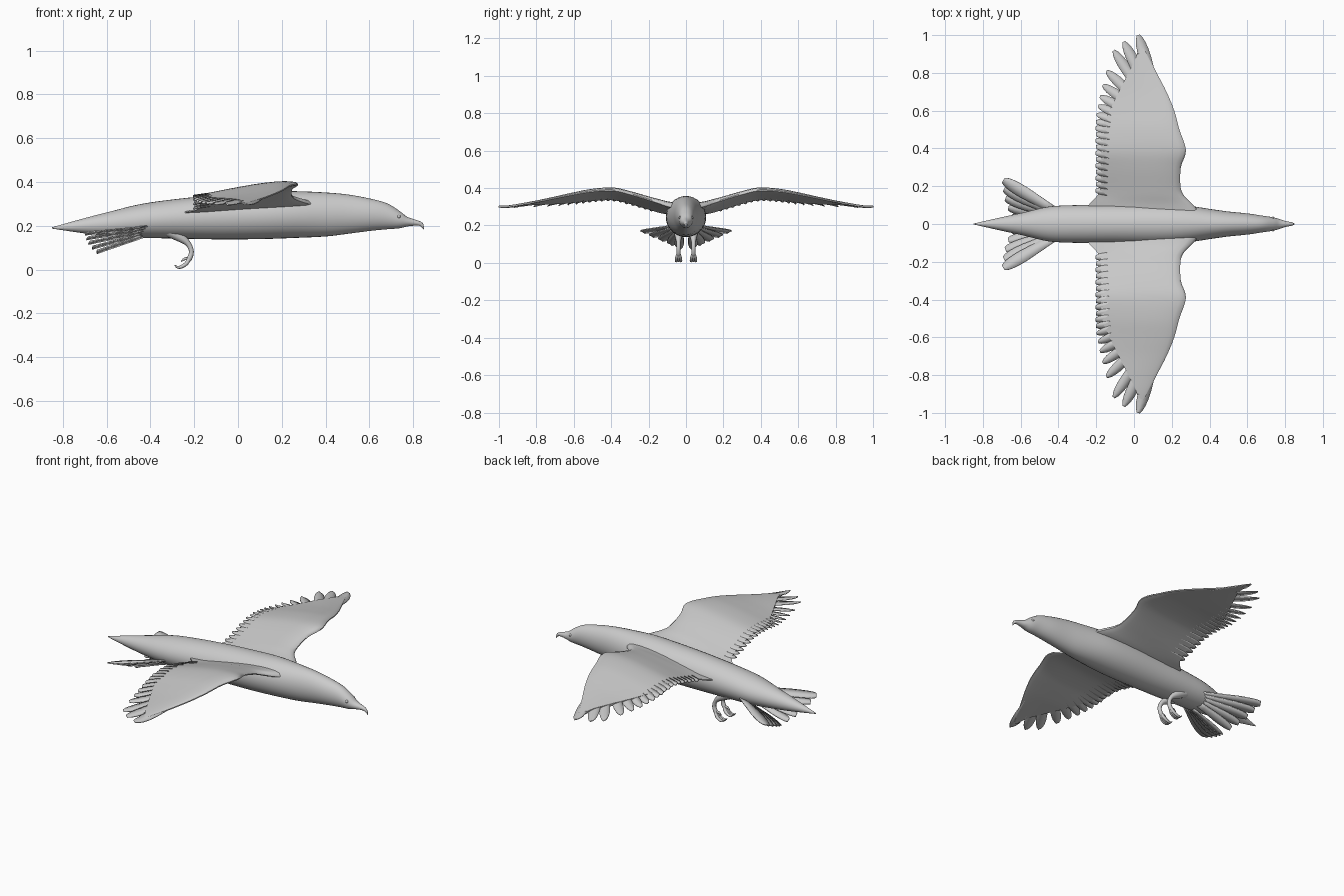
import bpy, bmesh, math
from mathutils import Vector

if "Cube" in bpy.data.objects:
    bpy.data.objects.remove(bpy.data.objects["Cube"])


def catmull(rows, n):
    """Smoothly resample rows of numbers, n steps per span."""
    out = []
    for i in range(len(rows) - 1):
        a, b, c, d = (rows[max(0, min(len(rows) - 1, i + k))] for k in (-1, 0, 1, 2))
        for s in range(n):
            t = s / n
            out.append([0.5 * (2 * q + (r - p) * t + (2 * p - 5 * q + 4 * r - u) * t * t
                               + (3 * q - p - 3 * r + u) * t ** 3)
                        for p, q, r, u in zip(a, b, c, d)])
    return out + [list(rows[-1])]


def loft(bm, rings):
    """Skin closed rings and cap both ends."""
    vs = [[bm.verts.new(p) for p in ring] for ring in rings]
    n = len(vs[0])
    for a, b in zip(vs, vs[1:]):
        for i in range(n):
            bm.faces.new((a[i], a[(i + 1) % n], b[(i + 1) % n], b[i]))
    bm.faces.new(vs[0][::-1])
    bm.faces.new(vs[-1])


def tube(bm, path, n=10):
    """Round tube along points (x, y, z, radius)."""
    pts = catmull(path, 4)
    rings = []
    for i, p in enumerate(pts):
        d = Vector(pts[min(i + 1, len(pts) - 1)][:3]) - Vector(pts[max(i - 1, 0)][:3])
        u = d.cross(Vector((0, 1, 0))).normalized()
        v = d.cross(u).normalized()
        rings.append([Vector(p[:3]) + p[3] * (math.cos(2 * math.pi * k / n) * u
                      + math.sin(2 * math.pi * k / n) * v) for k in range(n)])
    loft(bm, rings)


def finish(bm, name, mirror=False, thick=0):
    bmesh.ops.recalc_face_normals(bm, faces=bm.faces)
    me = bpy.data.meshes.new(name)
    bm.to_mesh(me)
    bm.free()
    ob = bpy.data.objects.new(name, me)
    bpy.context.collection.objects.link(ob)
    if thick:
        m = ob.modifiers.new("thickness", 'SOLIDIFY')
        m.thickness, m.offset = thick, 0
    if mirror:
        ob.modifiers.new("mirror", 'MIRROR').use_axis = (False, True, False)
    bpy.ops.object.select_all(action='DESELECT')
    bpy.context.view_layer.objects.active = ob
    ob.select_set(True)
    bpy.ops.object.shade_smooth_by_angle(angle=math.radians(50))
    return ob


def feather(bm, root, tip, width, height, tilt=0.004, blunt=0.5):
    """Thin blade from root to tip (x, y); height(x, y, s) gives z."""
    r, t = Vector(root), Vector(tip)
    d = t - r
    side = Vector((-d.y, d.x)).normalized()
    rows = []
    for s in (0, .2, .4, .6, .75, .86, .94, .98, 1):
        w = width * (0.6 + 0.4 * min(1, s / 0.6)) * max(0.06, 1 - max(0, (s - .6) / .4) ** 2.5) ** blunt
        row = []
        for k in (-1, 0, 1):
            p = r + d * s + side * w * k
            row.append(bm.verts.new((p.x, p.y, height(p.x, p.y, s) + tilt * k + (0.002 if k == 0 else 0))))
        rows.append(row)
    for a, b in zip(rows, rows[1:]):
        for k in (0, 1):
            bm.faces.new((a[k], a[k + 1], b[k + 1], b[k]))


# Body with head and hooked beak: x, top z, bottom z, half width
body = [(-.85, .193, .187, .002), (-.7, .235, .165, .036), (-.58, .266, .152, .062),
        (-.45, .298, .145, .092), (-.3, .32, .142, .1), (-.1, .34, .138, .104),
        (.1, .352, .139, .108), (.25, .358, .144, .102), (.4, .352, .151, .08),
        (.5, .343, .163, .066), (.6, .325, .176, .056), (.68, .303, .184, .044),
        (.735, .27, .188, .036), (.77, .243, .196, .026), (.8, .231, .2, .016),
        (.83, .221, .2, .01), (.845, .211, .187, .005), (.85, .196, .181, .002)]
bm = bmesh.new()
rings = []
for x, zt, zb, w in catmull(body, 4):
    rings.append([(x, w * math.cos(a), (zt + zb) / 2 + (zt - zb) / 2 * math.sin(a))
                  for a in (2 * math.pi * k / 32 for k in range(32))])
loft(bm, rings)
finish(bm, "body")

# Eyes
bm = bmesh.new()
bmesh.ops.create_uvsphere(bm, u_segments=12, v_segments=8, radius=.008)
bmesh.ops.translate(bm, verts=bm.verts, vec=(.735, .031, .242))
finish(bm, "eye", mirror=True)

# Wing sections: y, leading x, trailing x, leading z, trailing z, thickness
sections = catmull([(.03, .37, -.26, .29, .25, .04), (.1, .315, -.24, .305, .262, .036),
                    (.15, .265, -.195, .322, .272, .032), (.2, .246, -.175, .338, .285, .029),
                    (.3, .248, -.175, .368, .315, .027), (.39, .275, -.175, .388, .335, .026),
                    (.5, .24, -.17, .383, .33, .023), (.6, .213, -.13, .367, .315, .019),
                    (.7, .172, -.08, .347, .303, .014), (.8, .12, -.03, .327, .298, .01),
                    (.88, .079, .01, .313, .296, .007), (.95, .042, .025, .301, .294, .004)], 4)


def section(y):
    for a, b in zip(sections, sections[1:]):
        if y <= b[0]:
            t = max(0, (y - a[0]) / (b[0] - a[0]))
            return [p + (q - p) * t for p, q in zip(a, b)]
    return sections[-1]


def arch(t):
    return 2.6 * math.sqrt(max(t, 0)) * max(0, 1 - t) ** 1.3


def wing_z(x, y, s=0):
    _, xl, _, zl, zt, th = section(y)
    t = min(1, max(0, (xl - x) / (xl + .2)))
    return zl + (zt - zl) * t + th * .3 * arch(t)


bm = bmesh.new()
rings = []
ts = [(k / 10) ** 1.6 for k in range(11)]
for y, xl, xt, zl, zt, th in sections:
    up, low = [], []
    for t in ts:
        x = xl + (xt - xl) * t
        u = min(1, (xl - x) / (xl + .2))
        z = zl + (zt - zl) * u
        up.append((x, y, z + th * arch(u) * .95 + .003))
        low.append((x, y, z - th * .25 * arch(u) * (1 - u) - .003))
    rings.append(up + low[::-1])
loft(bm, rings)
finish(bm, "wing", mirror=True)

# Flight feathers: long fanned primaries then short secondaries
bm = bmesh.new()
tips = [(.022, 1.0), (-.055, .965), (-.108, .918), (-.145, .81), (-.165, .735),
        (-.18, .675), (-.19, .625), (-.198, .58)]
for i, tip in enumerate(tips):
    root = (.12 - .018 * i, .68 - .022 * i)
    feather(bm, root, tip, .032 - .0015 * i, wing_z)
for i in range(12):
    y = .54 - .033 * i
    feather(bm, (-.02, y - .015), (-.2 - .004 * (i % 2), y), .021, wing_z, blunt=.35)
finish(bm, "flight_feathers", mirror=True, thick=.005)

# Tail fan: cupped, centre feathers hang lowest; tip x, y, z and half width
bm = bmesh.new()
for tx, ty, tz, w in [(-.692, .232, .165, .032), (-.688, .185, .143, .03), (-.68, .135, .122, .028),
                      (-.665, .085, .1, .026), (-.645, .04, .08, .024)]:
    rz = .15 + .18 * ty
    feather(bm, (-.42, .02 + .22 * ty), (tx, ty), w,
            lambda x, y, s: rz + (tz - rz) * s, tilt=-.007, blunt=.3)
finish(bm, "tail_feathers", mirror=True, thick=.006)

# Legs with curled toes
bm = bmesh.new()
tube(bm, [(-.32, .04, .18, .03), (-.265, .04, .148, .022), (-.228, .04, .118, .013),
          (-.213, .04, .082, .011), (-.222, .04, .05, .012), (-.232, .04, .04, .009)])
for dy in (-.012, 0, .012):
    tube(bm, [(-.22, .04, .055, .008), (-.234, .04 + dy * .7, .03, .009),
              (-.255, .04 + dy, .014, .008), (-.275, .04 + dy, .01, .006),
              (-.29, .04 + dy, .02, .002)], 8)
tube(bm, [(-.222, .04, .05, .008), (-.245, .04, .048, .006), (-.26, .04, .036, .002)], 8)
finish(bm, "leg", mirror=True)
